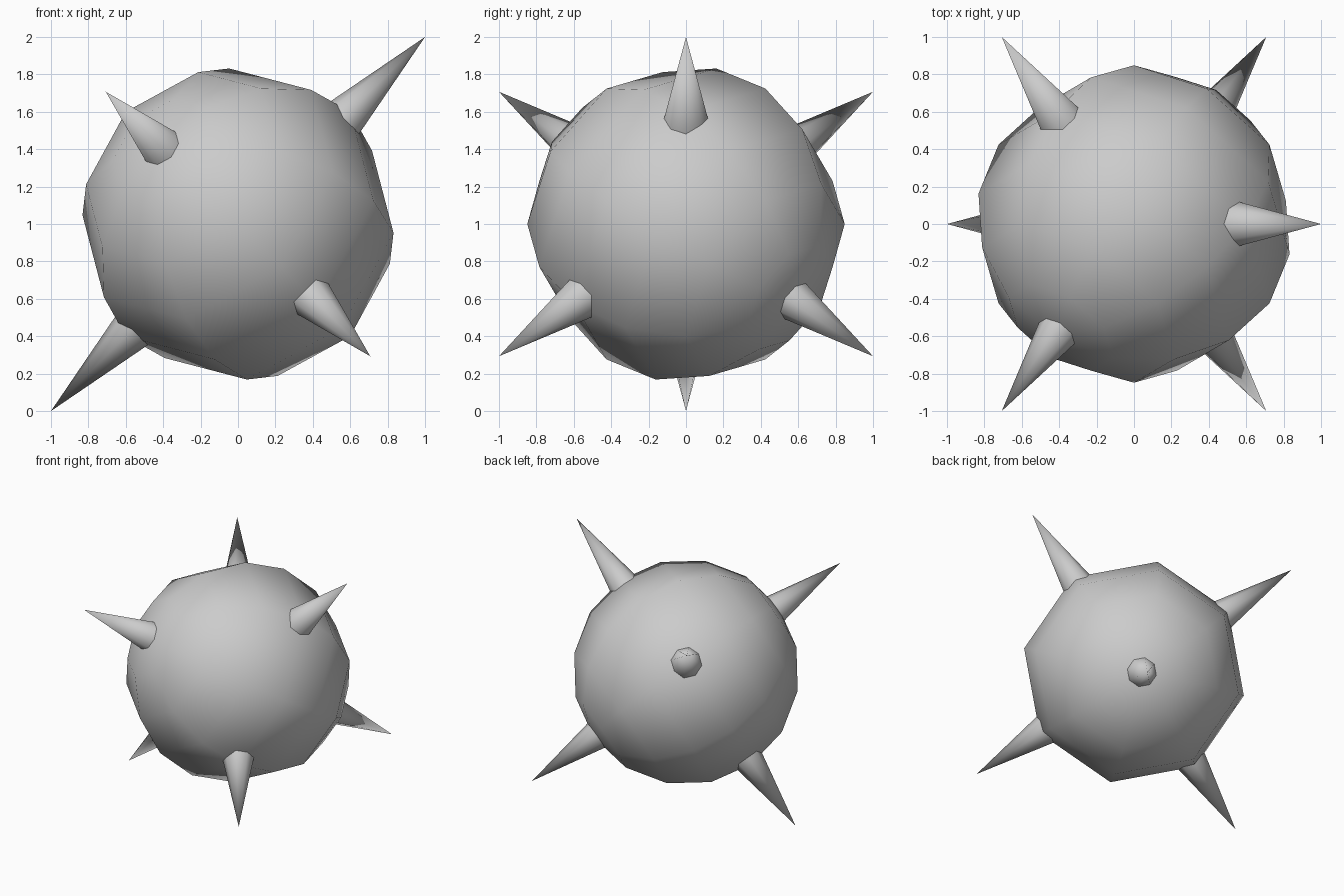
import bpy
from math import sqrt, radians
from mathutils import Matrix, Vector

if "Cube" in bpy.data.objects:
    bpy.data.objects.remove(bpy.data.objects["Cube"])

# Tilted frame: the three perpendicular spike axes
u = Vector((1, 0, 1)).normalized()
v = Vector((-0.5, sqrt(0.5), 0.5))
w = Vector((0.5, sqrt(0.5), -0.5))
tilt = Matrix((v, u, w)).transposed().to_4x4()
frame = Matrix.Translation((0, 0, 1)) @ tilt

BODY_R = 0.8485
TIP = sqrt(2)          # spike tip distance from centre
BASE = TIP / 2         # spike base, hidden inside the body
BASE_R = 0.19 * (TIP - BASE)


def finish(name, matrix, angle):
    ob = bpy.context.object
    ob.name = name
    ob.data.transform(matrix)
    bpy.ops.object.shade_smooth_by_angle(angle=radians(angle))
    return ob


# Low-poly round body, poles on one spike axis
bpy.ops.mesh.primitive_uv_sphere_add(segments=8, ring_count=8, radius=BODY_R)
finish("body", frame, 80)

# Six eight-sided spikes, a pair along each tilted axis
turns = [
    Matrix.Identity(4),
    Matrix.Rotation(radians(180), 4, 'X'),
    Matrix.Rotation(radians(90), 4, 'X'),
    Matrix.Rotation(radians(-90), 4, 'X'),
    Matrix.Rotation(radians(90), 4, 'Y'),
    Matrix.Rotation(radians(-90), 4, 'Y'),
]
for i, turn in enumerate(turns, 1):
    bpy.ops.mesh.primitive_cone_add(vertices=8, radius1=BASE_R, radius2=0,
                                    depth=TIP - BASE)
    lift = Matrix.Translation((0, 0, (TIP + BASE) / 2))
    finish(f"spike_{i}", frame @ turn @ lift, 60)
